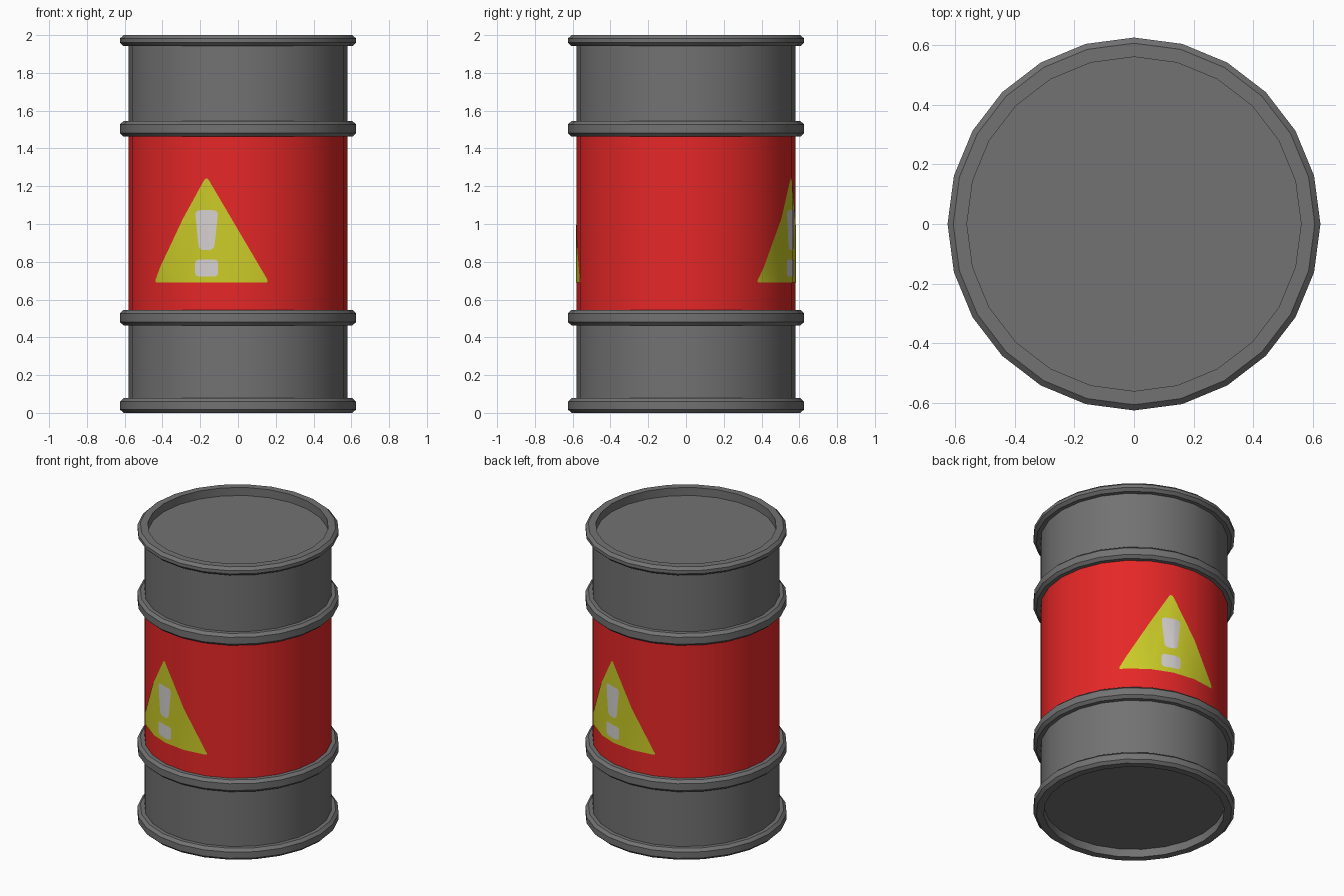
import bpy, bmesh, math
from mathutils import Vector

if "Cube" in bpy.data.objects:
    bpy.data.objects.remove(bpy.data.objects["Cube"])

SIDES = 24
R = 0.58                       # drum wall radius
STEP = 2 * math.pi / SIDES


def srgb(r, g, b):
    f = lambda c: (c / 255 / 12.92) if c < 10 else ((c / 255 + 0.055) / 1.055) ** 2.4
    return (f(r), f(g), f(b), 1)


def material(name, rgb):
    m = bpy.data.materials.new(name)
    m.diffuse_color = srgb(*rgb)
    m.use_nodes = True
    m.node_tree.nodes["Principled BSDF"].inputs["Base Color"].default_value = m.diffuse_color
    return m


GREY = material("dark_grey_steel", (114, 114, 114))
RED = material("red_paint", (230, 39, 39))
YELLOW = material("warning_yellow", (203, 203, 40))
WHITE = material("pale_white", (214, 209, 209))


def finish(bm, name, mats):
    me = bpy.data.meshes.new(name)
    bm.to_mesh(me)
    bm.free()
    for m in mats:
        me.materials.append(m)
    ob = bpy.data.objects.new(name, me)
    bpy.context.collection.objects.link(ob)
    bpy.ops.object.select_all(action='DESELECT')
    ob.select_set(True)
    bpy.context.view_layer.objects.active = ob
    bpy.ops.object.shade_smooth_by_angle(angle=math.radians(30))
    return ob


def lathe(profile, closed):
    """Revolve an (r, z) profile; open profiles get end caps."""
    bm = bmesh.new()
    rings = [[bm.verts.new((r * math.sin(k * STEP), -r * math.cos(k * STEP), z))
              for k in range(SIDES)] for r, z in profile]
    n = len(rings)
    for i in range(n if closed else n - 1):
        a, b = rings[i], rings[(i + 1) % n]
        for k in range(SIDES):
            j = (k + 1) % SIDES
            bm.faces.new((a[k], a[j], b[j], b[k]))
    if not closed:
        bm.faces.new(rings[0])
        bm.faces.new(rings[-1])
    bmesh.ops.recalc_face_normals(bm, faces=bm.faces[:])
    return bm


# Drum wall with recessed ends, red in the middle band
bm = lathe([(R, 0.055), (R, 0.5), (R, 1.5), (R, 1.945)], False)
for f in bm.faces:
    f.material_index = int(0.5 < f.calc_center_median().z < 1.5 and abs(f.normal.z) < 0.5)
finish(bm, "drum_body", [GREY, RED])

# End rims and rolled hoops with chamfered outer edges
for name, z0, z1, r_in in (("bottom_rim", 0.0, 0.078, 0.56), ("lower_hoop", 0.463, 0.545, 0.57),
                           ("upper_hoop", 1.463, 1.545, 0.57), ("top_rim", 1.942, 2.0, 0.56)):
    c = 0.018
    finish(lathe([(r_in, z0), (0.606, z0), (0.625, z0 + c), (0.625, z1 - c),
                  (0.606, z1), (r_in, z1)], True), name, [GREY])


def rounded(corners):
    """Outline from (u, z, radius) corners, each corner softened by a small curve."""
    out, n = [], len(corners)
    for i, (u, z, r) in enumerate(corners):
        p = Vector((u, z))
        a = p + (Vector(corners[i - 1][:2]) - p).normalized() * r
        b = p + (Vector(corners[(i + 1) % n][:2]) - p).normalized() * r
        for t in (0, 0.25, 0.5, 0.75, 1):
            out.append(a * (1 - t) ** 2 + p * 2 * t * (1 - t) + b * t * t)
    return out


def decal(name, corners, centre, lift, mat):
    """Flat outline cut at the drum's facet edges, then wrapped on the wall."""
    bm = bmesh.new()
    bm.faces.new([bm.verts.new((p.x / R + centre, 0, p.y)) for p in rounded(corners)])
    for k in range(-SIDES, SIDES):
        bmesh.ops.bisect_plane(bm, geom=bm.verts[:] + bm.edges[:] + bm.faces[:], dist=1e-5,
                               plane_co=(k * STEP, 0, 0), plane_no=(1, 0, 0))
    for v in bm.verts:
        k = math.floor(v.co.x / STEP + 1e-6)
        t = v.co.x / STEP - k
        p0, p1 = (Vector((math.sin(a), -math.cos(a), 0)) for a in (k * STEP, (k + 1) * STEP))
        p = p0.lerp(p1, t) * (R + lift)
        v.co = (p.x, p.y, v.co.z)
    bm.normal_update()
    finish(bm, name, [mat])


# Warning signs on the front and on the opposite side
for side, base in (("front", 0.0), ("back", math.pi)):
    mid = base + math.radians(-16.7)
    decal(side + "_warning_triangle",
          [(-0.335, 0.69, 0.02), (0.335, 0.69, 0.02), (0, 1.255, 0.03)], mid, 0.003, YELLOW)
    decal(side + "_warning_bar",
          [(-0.042, 0.862, 0.03), (0.042, 0.862, 0.03), (0.065, 1.073, 0.03), (-0.065, 1.073, 0.03)],
          mid, 0.006, WHITE)
    decal(side + "_warning_dot",
          [(-0.064, 0.722, 0.025), (0.064, 0.722, 0.025), (0.064, 0.812, 0.025), (-0.064, 0.812, 0.025)],
          mid, 0.006, WHITE)
